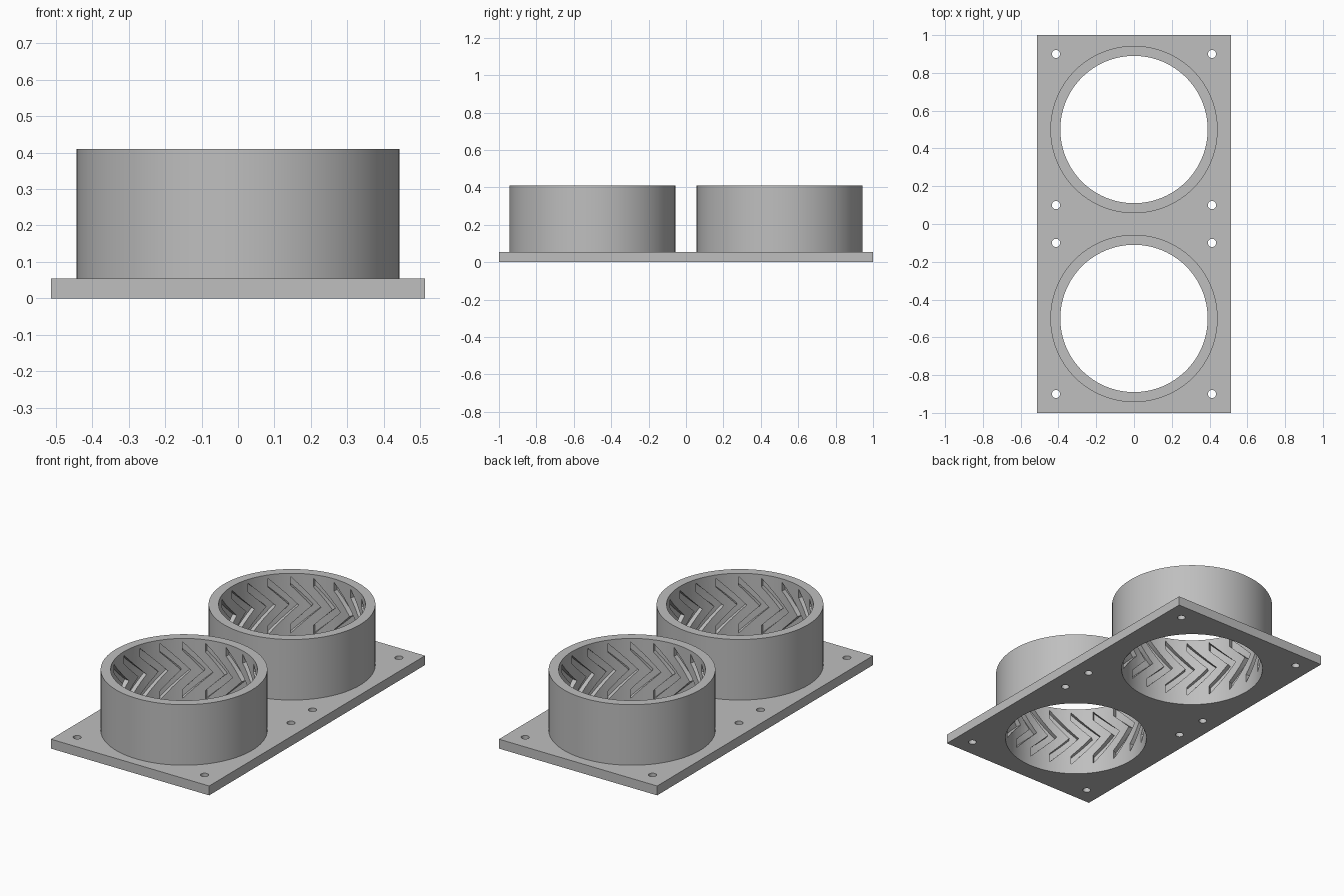
import bpy, bmesh, math

cube = bpy.data.objects.get("Cube")
if cube:
    bpy.data.objects.remove(cube, do_unlink=True)

PLATE_T, TOP = 0.055, 0.41
R_OUT, R_IN, R_GROOVE = 0.443, 0.39, 0.418
SEGS = 96
GROOVES = 20

grey = bpy.data.materials.new("plain grey")
grey.use_nodes = True
colour = (0.52, 0.52, 0.52, 1)
grey.diffuse_color = colour
grey.node_tree.nodes["Principled BSDF"].inputs["Base Color"].default_value = colour


def finish(bm, name):
    """Turn a bmesh into a named grey object."""
    bmesh.ops.recalc_face_normals(bm, faces=bm.faces[:])
    mesh = bpy.data.meshes.new(name)
    bm.to_mesh(mesh)
    bm.free()
    mesh.materials.append(grey)
    obj = bpy.data.objects.new(name, mesh)
    bpy.context.collection.objects.link(obj)
    return obj


def activate(obj):
    bpy.ops.object.select_all(action='DESELECT')
    obj.select_set(True)
    bpy.context.view_layer.objects.active = obj


def cut(obj, cutter):
    """Subtract the cutter, discard it and shade the result."""
    cutter.hide_render = True
    mod = obj.modifiers.new("cut", 'BOOLEAN')
    mod.operation = 'DIFFERENCE'
    mod.solver = 'EXACT'
    mod.object = cutter
    activate(obj)
    bpy.ops.object.modifier_apply(modifier=mod.name)
    bpy.data.objects.remove(cutter, do_unlink=True)
    bpy.ops.object.shade_smooth_by_angle(angle=math.radians(30))


def add_drill(bm, x, y, radius, segs):
    made = bmesh.ops.create_cone(bm, cap_ends=True, segments=segs, radius1=radius,
                                 radius2=radius, depth=1)
    bmesh.ops.translate(bm, verts=made["verts"], vec=(x, y, 0))


def add_loop(bm, profile, angles):
    """Sweep a closed (radius, z) profile around a full circle."""
    rows = [[bm.verts.new((r * math.cos(a), r * math.sin(a), z)) for r, z in profile]
            for a in angles]
    n = len(profile)
    for i, row in enumerate(rows):
        nxt = rows[(i + 1) % len(rows)]
        for j in range(n):
            k = (j + 1) % n
            bm.faces.new((row[j], nxt[j], nxt[k], row[k]))


def add_chevron(bm, start, steps=5):
    """Curved arrow-shaped block whose tip points clockwise at mid height."""
    mid, half, thick = 0.225, 0.165, 0.052
    rows = []
    for i in range(2 * steps + 1):
        f = i / steps - 1
        row = []
        for size, radii in ((half, (0.36, R_GROOVE)), (half - thick, (R_GROOVE, 0.36))):
            a = start - size * (1 - abs(f)) / R_IN
            for r in radii:
                row.append(bm.verts.new((r * math.cos(a), r * math.sin(a), mid + size * f)))
        rows.append(row)
    for row, nxt in zip(rows, rows[1:]):
        for j in range(4):
            k = (j + 1) % 4
            bm.faces.new((row[j], row[k], nxt[k], nxt[j]))
    bm.faces.new(rows[0])
    bm.faces.new(rows[-1])


# Base plate with two large openings and eight screw holes
bm = bmesh.new()
bmesh.ops.create_cube(bm, size=1)
bmesh.ops.scale(bm, vec=(1.026, 2, PLATE_T), verts=bm.verts)
bmesh.ops.translate(bm, vec=(0, 0, PLATE_T / 2), verts=bm.verts)
plate = finish(bm, "base_plate")

bm = bmesh.new()
for side in (-1, 1):
    add_drill(bm, 0, side * 0.5, R_IN, SEGS)
    for x in (-0.413, 0.413):
        for y in (0.1, 0.9):
            add_drill(bm, x, side * y, 0.022, 24)
cut(plate, finish(bm, "plate_drills"))

# Collars with herringbone grooves inside
full_circle = [2 * math.pi * i / SEGS for i in range(SEGS)]
wall = [(R_IN, PLATE_T), (R_OUT, PLATE_T), (R_OUT, TOP), (R_IN, TOP)]
for name, y in (("front_collar", -0.5), ("back_collar", 0.5)):
    bm = bmesh.new()
    add_loop(bm, wall, full_circle)
    collar = finish(bm, name)
    bm = bmesh.new()
    for i in range(GROOVES):
        add_chevron(bm, 2 * math.pi * i / GROOVES)
    cut(collar, finish(bm, "groove_cutters"))
    collar.location.y = y
